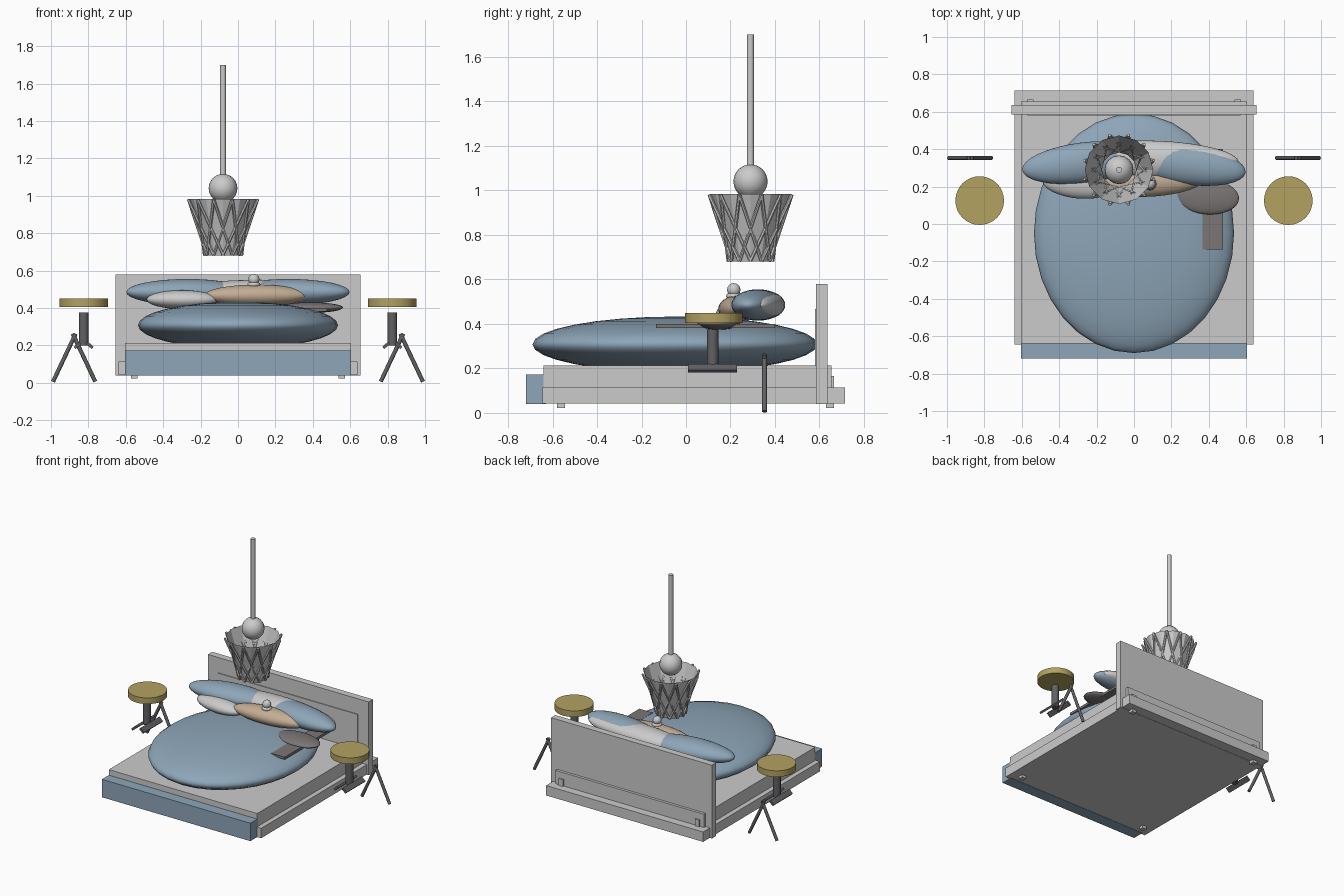
import bpy
from math import radians, cos, sin, pi
from mathutils import Vector

if "Cube" in bpy.data.objects:
    bpy.data.objects.remove(bpy.data.objects["Cube"])


def mat(name, col):
    m = bpy.data.materials.new(name)
    m.diffuse_color = (*col, 1)
    m.use_nodes = True
    m.node_tree.nodes["Principled BSDF"].inputs["Base Color"].default_value = m.diffuse_color
    return m


BLUE = mat("blue_fabric", (0.27, 0.38, 0.48))
TAN = mat("tan_fabric", (0.55, 0.42, 0.30))
WHITE = mat("white_fabric", (0.72, 0.72, 0.73))
TAUPE = mat("taupe_fabric", (0.20, 0.18, 0.18))
OLIVE = mat("olive_top", (0.45, 0.36, 0.12))
PALE = mat("pale_sheet", (0.56, 0.57, 0.59))
DARK = mat("dark_metal", (0.12, 0.12, 0.13))


def finish(name, m=None):
    o = bpy.context.object
    o.name = name
    if m:
        o.data.materials.append(m)
    return o


def box(name, lo, hi, m=None, tilt=0):
    lo, hi = Vector(lo), Vector(hi)
    bpy.ops.mesh.primitive_cube_add(size=1, location=(lo + hi) / 2, rotation=(0, tilt, 0))
    o = finish(name, m)
    o.scale = hi - lo
    return o


def ellipsoid(name, c, r, m=None, turn=0, seg=32, rings=16):
    bpy.ops.mesh.primitive_uv_sphere_add(segments=seg, ring_count=rings, radius=1,
                                         location=c, rotation=(0, 0, radians(turn)))
    o = finish(name, m)
    o.scale = r
    bpy.ops.object.shade_smooth_by_angle(angle=radians(40))
    return o


def rod(name, a, b, r, m=None, n=12):
    a, b = Vector(a), Vector(b)
    d = b - a
    bpy.ops.mesh.primitive_cylinder_add(vertices=n, radius=r, depth=d.length, location=(a + b) / 2)
    o = finish(name, m)
    o.rotation_euler = d.to_track_quat('Z', 'Y').to_euler()
    bpy.ops.object.shade_smooth_by_angle(angle=radians(40))
    return o


# Bed frame
box("bed_base", (-0.64, -0.645, 0.042), (0.64, 0.715, 0.115))
box("mattress", (-0.605, -0.64, 0.05), (0.605, 0.655, 0.213), PALE)
box("foot_panel", (-0.605, -0.72, 0.04), (0.605, -0.63, 0.172), BLUE)
box("headboard", (-0.655, 0.585, 0.04), (0.655, 0.635, 0.58))
box("headboard_panel", (-0.57, 0.579, 0.2), (0.57, 0.59, 0.467))
for sx in (-1, 1):
    for y in (-0.562, 0.647):
        box("bed_leg", (sx * 0.555 - 0.018, y - 0.018, 0.022), (sx * 0.555 + 0.018, y + 0.018, 0.165))

# Bedding
ellipsoid("duvet", (0, -0.05, 0.308), (0.535, 0.64, 0.125), BLUE)
ellipsoid("pillow_left", (-0.27, 0.328, 0.485), (0.33, 0.108, 0.07), BLUE, 7)
ellipsoid("pillow_right", (0.27, 0.32, 0.485), (0.33, 0.108, 0.07), BLUE, -8)
ellipsoid("pillow_middle", (0.12, 0.345, 0.485), (0.44, 0.1, 0.066), WHITE, -2)
ellipsoid("cushion_pale", (-0.3, 0.215, 0.445), (0.19, 0.078, 0.05), WHITE, -6)
ellipsoid("cushion_tan", (0.1, 0.225, 0.467), (0.28, 0.078, 0.058), TAN, 4)
ellipsoid("cushion_dark", (0.39, 0.147, 0.402), (0.172, 0.095, 0.028), TAUPE, -5)
box("throw", (0.365, -0.135, 0.382), (0.475, 0.4, 0.4), TAUPE)
ellipsoid("cushion_button", (0.085, 0.215, 0.525), (0.035, 0.035, 0.018), None, 0, 16, 8)
ellipsoid("cushion_knob", (0.085, 0.215, 0.553), (0.03, 0.03, 0.03), None, 0, 16, 8)

# Side tables with trestle legs
for sx in (-1, 1):
    x = sx * 0.825
    rod("table_top", (x, 0.125, 0.405), (x, 0.125, 0.45), 0.13, OLIVE, 32)
    rod("table_column", (x, 0.12, 0.2), (x, 0.12, 0.375), 0.026, DARK, 16)
    for s in (-1, 1):
        cx = x + s * 0.033
        box("table_foot", (cx - 0.02, 0.01, 0.192), (cx + 0.02, 0.23, 0.208), DARK, s * radians(42))
        ax = sx * 0.876
        rod("trestle_leg", (ax - s * 0.008, 0.353, 0.262), (ax + s * 0.113, 0.353, 0.006), 0.011, DARK)

# Pendant lamp
LX, LY = -0.08, 0.29
rod("lamp_rod", (LX, LY, 1.1), (LX, LY, 1.7), 0.016)
ellipsoid("lamp_ball", (LX, LY, 1.04), (0.077, 0.077, 0.077), None, 0, 16, 12)

# Faceted open shade shell
N = 12
verts, faces = [], []
levels = ((0.68, 0.092), (0.8, 0.125), (0.983, 0.183))
for z, r in levels:
    verts += [(LX + r * cos(2 * pi * i / N), LY + r * sin(2 * pi * i / N), z) for i in range(N)]
for k in range(len(levels) - 1):
    for i in range(N):
        j = (i + 1) % N
        faces.append((k * N + i, k * N + j, (k + 1) * N + j, (k + 1) * N + i))
me = bpy.data.meshes.new("lamp_shade")
me.from_pydata(verts, [], faces)
bpy.context.collection.objects.link(bpy.data.objects.new("lamp_shade", me))


# Crossing struts around the shade
def ring(i, r, z):
    a = 2 * pi * i / N
    return (LX + r * cos(a), LY + r * sin(a), z)


for i in range(N):
    for s in (-1, 1):
        rod("shade_strut", ring(i, 0.1, 0.682), ring(i + 1.5 * s, 0.192, 0.98), 0.008, None, 6)
